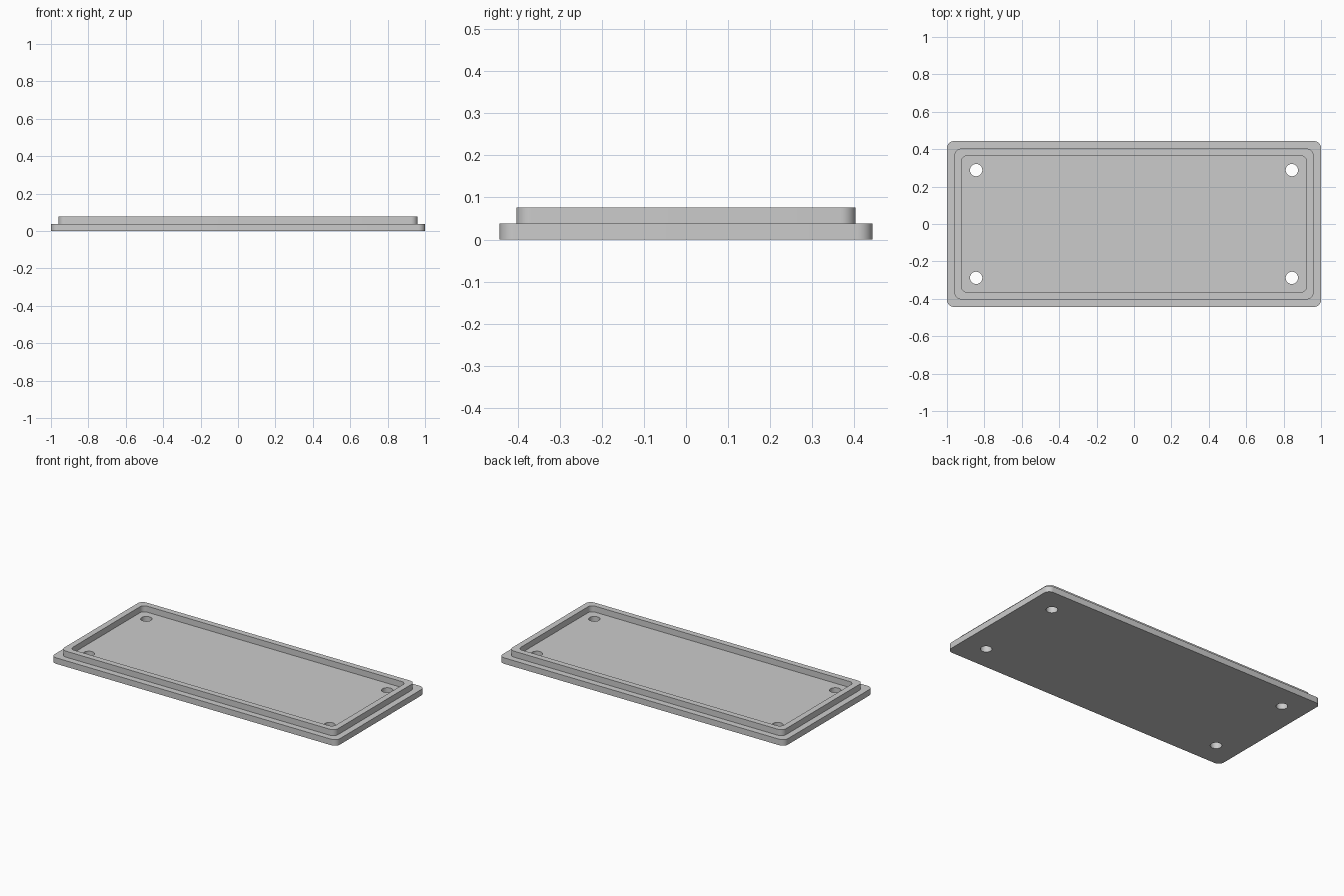
import bpy, bmesh, math

if "Cube" in bpy.data.objects:
    bpy.data.objects.remove(bpy.data.objects["Cube"])

CORNER_STEPS = 8
HOLE_SIDES = 32
PLATE_TOP, RIM_TOP = 0.038, 0.076

bm = bmesh.new()


def rounded_loop(hx, hy, r, z):
    """Counter-clockwise ring of vertices around a rounded rectangle."""
    ring = []
    for k, (sx, sy) in enumerate([(1, 1), (-1, 1), (-1, -1), (1, -1)]):
        for i in range(CORNER_STEPS + 1):
            a = math.pi / 2 * (k + i / CORNER_STEPS)
            ring.append(bm.verts.new((sx * (hx - r) + r * math.cos(a),
                                      sy * (hy - r) + r * math.sin(a), z)))
    return ring


def circle_loop(cx, cy, r, z):
    return [bm.verts.new((cx + r * math.cos(2 * math.pi * i / HOLE_SIDES),
                          cy + r * math.sin(2 * math.pi * i / HOLE_SIDES), z))
            for i in range(HOLE_SIDES)]


def bridge(a, b):
    n = len(a)
    for i in range(n):
        j = (i + 1) % n
        bm.faces.new((a[i], a[j], b[j], b[i]))


def fill(loops):
    """Flat face bounded by the first loop, with the other loops as holes."""
    edges = [bm.edges.get((l[i - 1], l[i])) for l in loops for i in range(len(l))]
    bmesh.ops.triangle_fill(bm, edges=edges, use_beauty=True, normal=(0, 0, 1))


# Stepped wall: base plate edge, ledge, raised rim, inside of the rim
steps = [(1.0, 0.443, 0.036, 0.0),
         (1.0, 0.443, 0.036, PLATE_TOP),
         (0.96, 0.403, 0.036, PLATE_TOP),
         (0.96, 0.403, 0.036, RIM_TOP),
         (0.922, 0.365, 0.03, RIM_TOP),
         (0.922, 0.365, 0.03, PLATE_TOP)]
rings = [rounded_loop(*s) for s in steps]
for lower, upper in zip(rings, rings[1:]):
    bridge(lower, upper)

# Four screw holes through the plate
bottom_holes, top_holes = [], []
for sx in (-1, 1):
    for sy in (-1, 1):
        low = circle_loop(sx * 0.844, sy * 0.288, 0.033, 0.0)
        high = circle_loop(sx * 0.844, sy * 0.288, 0.033, PLATE_TOP)
        bridge(low, high)
        bottom_holes.append(low)
        top_holes.append(high)

# Underside and recessed floor
fill([rings[0]] + bottom_holes)
fill([rings[-1]] + top_holes)
bmesh.ops.recalc_face_normals(bm, faces=bm.faces[:])

mesh = bpy.data.meshes.new("rimmed_lid")
bm.to_mesh(mesh)
bm.free()
lid = bpy.data.objects.new("rimmed_lid", mesh)
bpy.context.collection.objects.link(lid)

grey = bpy.data.materials.new("plain grey")
grey.diffuse_color = (0.6, 0.6, 0.6, 1)
grey.use_nodes = True
grey.node_tree.nodes["Principled BSDF"].inputs["Base Color"].default_value = grey.diffuse_color
mesh.materials.append(grey)

# Smooth rounded corners and holes, crisp edges
bpy.context.view_layer.objects.active = lid
lid.select_set(True)
bpy.ops.object.shade_smooth_by_angle(angle=math.radians(30))
